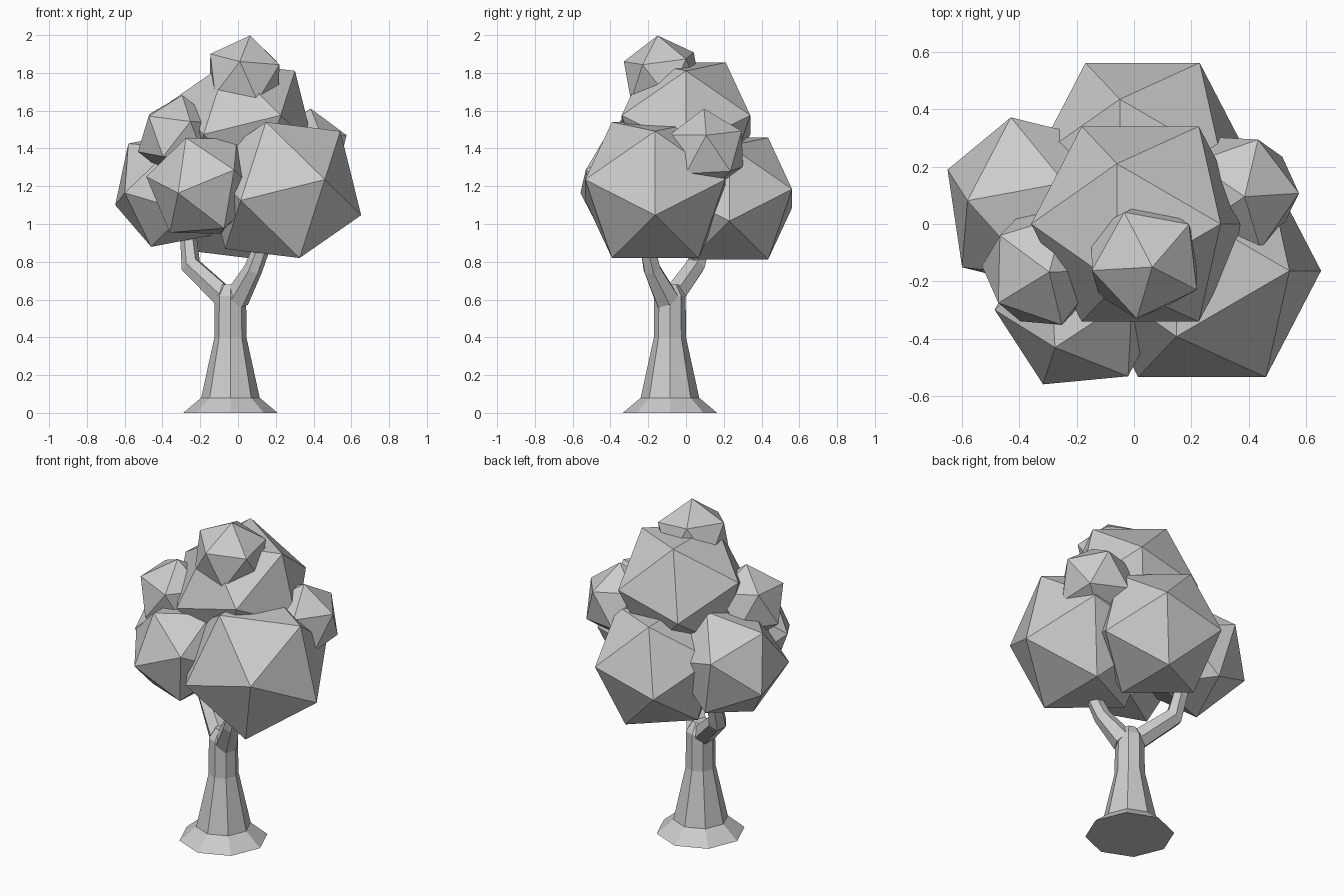
import bpy
import bmesh
from math import cos, sin, tau, sqrt
from mathutils import Vector

cube = bpy.data.objects.get("Cube")
if cube:
    bpy.data.objects.remove(cube, do_unlink=True)

# Single matte colour for the whole tree
grey = bpy.data.materials.new("plain_grey")
grey.use_nodes = True
grey.diffuse_color = (0.6, 0.6, 0.6, 1)
grey.node_tree.nodes["Principled BSDF"].inputs["Base Color"].default_value = grey.diffuse_color


def finish(name, bm):
    """Turn a bmesh into a flat shaded object."""
    bmesh.ops.recalc_face_normals(bm, faces=bm.faces[:])
    mesh = bpy.data.meshes.new(name)
    bm.to_mesh(mesh)
    bm.free()
    mesh.materials.append(grey)
    obj = bpy.data.objects.new(name, mesh)
    bpy.context.collection.objects.link(obj)
    return obj


def leaf_clump(name, centre, radius, tip, side):
    """Icosahedron with one corner along tip and the next one towards side."""
    axis = Vector(tip).normalized()
    u = Vector(side)
    u = (u - axis * u.dot(axis)).normalized()
    w = axis.cross(u)
    ring = [(axis + 2 * (u * cos(tau * k / 5) + w * sin(tau * k / 5))) / sqrt(5)
            for k in range(5)]
    bm = bmesh.new()
    for corner in [axis] + ring:
        for sign in (1, -1):
            bm.verts.new(Vector(centre) + corner * radius * sign)
    bmesh.ops.convex_hull(bm, input=bm.verts[:])
    finish(name, bm)


def limb(name, path, sides):
    """Tapered tube through (x, y, z, radius) stations."""
    points = [Vector(p[:3]) for p in path]
    bm = bmesh.new()
    rings = []
    for i, p in enumerate(points):
        along = points[min(i + 1, len(points) - 1)] - points[max(i - 1, 0)]
        along.normalize()
        u = (Vector((1, 0, 0)) - along * along.x).normalized()
        w = along.cross(u)
        rings.append([bm.verts.new(p + path[i][3] * (u * cos(tau * k / sides) + w * sin(tau * k / sides)))
                      for k in range(sides)])
    for low, high in zip(rings, rings[1:]):
        for k in range(sides):
            n = (k + 1) % sides
            bm.faces.new((low[k], low[n], high[n], high[k]))
    bm.faces.new(rings[0][::-1])
    bm.faces.new(rings[-1])
    finish(name, bm)


# Flared trunk and its two branches
TX, TY = -0.04, -0.085
limb("trunk", [(TX, TY, 0, 0.25), (TX, TY, 0.08, 0.155), (TX, TY, 0.4, 0.085),
               (TX, TY, 0.62, 0.083), (TX, TY, 0.68, 0.045)], 8)
limb("right_branch", [(-0.06, -0.08, 0.6, 0.065), (-0.25, 0.05, 0.78, 0.055),
                      (-0.26, 0.09, 0.9, 0.045), (-0.27, 0.1, 1.0, 0.045)], 6)
limb("left_branch", [(-0.01, -0.1, 0.6, 0.07), (0.08, -0.18, 0.76, 0.05),
                     (0.12, -0.2, 0.86, 0.045), (0.16, -0.21, 1.0, 0.045)], 6)

# Large clumps share one tilt
TIP, SIDE = (0.7, 0, 0.715), (0.953, 0, -0.304)
leaf_clump("front_left_foliage", (0.237, -0.163, 1.18), 0.436, TIP, SIDE)
leaf_clump("upper_foliage", (0.022, 0, 1.525), 0.4, TIP, SIDE)
leaf_clump("back_foliage", (0.03, 0.23, 1.135), 0.39, TIP, SIDE)

# Medium clumps
leaf_clump("right_foliage", (-0.351, 0.07, 1.185), 0.333,
           (-0.3, 0.12, -0.085), (-0.229, 0.01, 0.245))
leaf_clump("front_right_foliage", (-0.184, -0.286, 1.202), 0.306,
           (-0.132, -0.271, -0.038), (-0.092, -0.146, 0.253))

# Small clumps
leaf_clump("crown_foliage", (0.035, -0.125, 1.78), 0.221,
           (0.029, -0.025, 0.217), (0.181, -0.103, 0.06))
leaf_clump("small_right_foliage", (-0.32, -0.155, 1.46), 0.224,
           (0.024, -0.012, 0.218), (-0.155, 0.12, 0.106))
leaf_clump("small_left_foliage", (0.366, 0.107, 1.387), 0.225,
           (0.209, 0, 0.083), (0.014, -0.012, 0.227))
